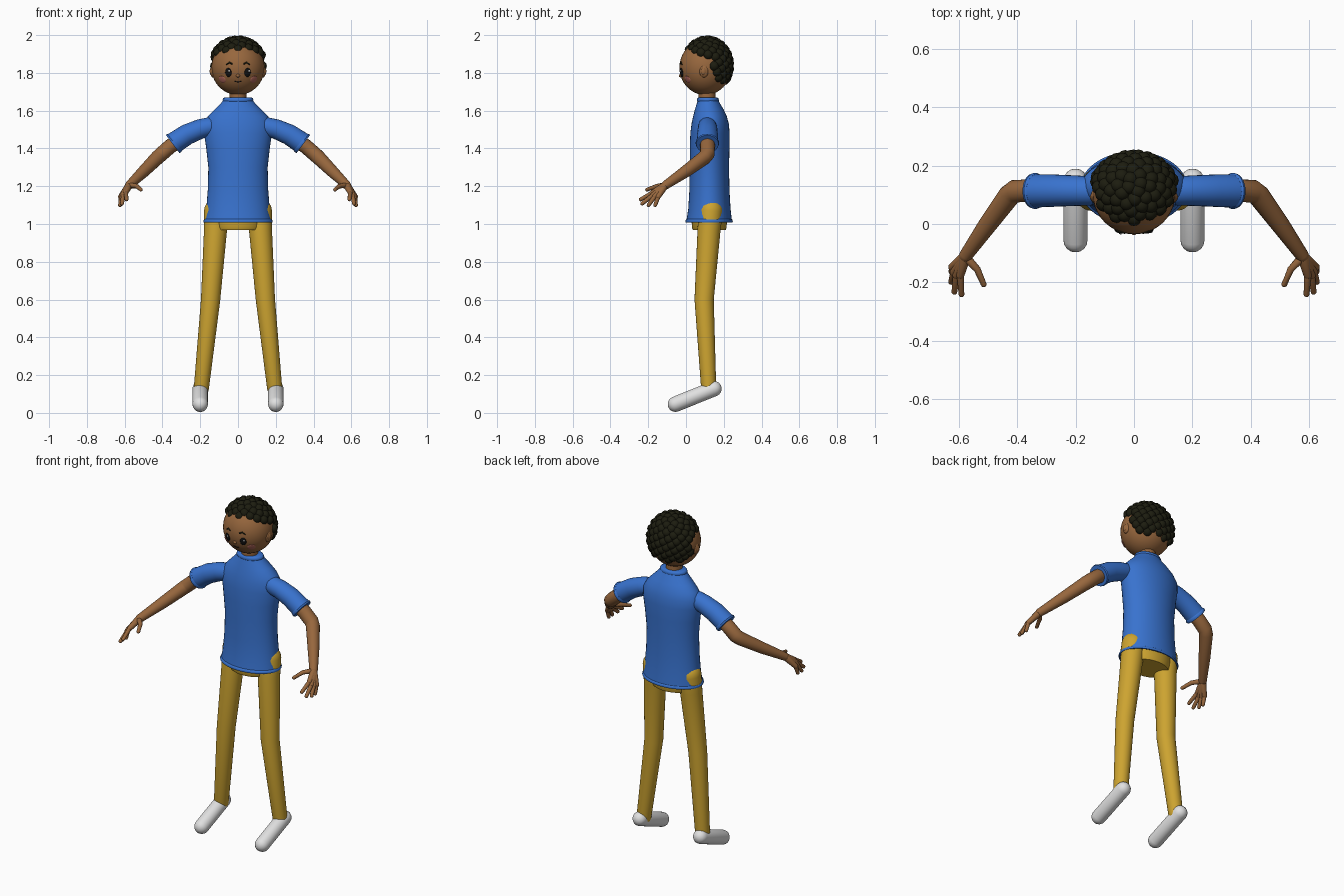
import bpy, bmesh, math
from mathutils import Vector, Matrix

cube = bpy.data.objects.get("Cube")
if cube:
    bpy.data.objects.remove(cube, do_unlink=True)


def material(name, rgb):
    m = bpy.data.materials.new(name)
    m.use_nodes = True
    color = (*rgb, 1)
    m.diffuse_color = color
    bsdf = next(n for n in m.node_tree.nodes if n.type == 'BSDF_PRINCIPLED')
    bsdf.inputs["Base Color"].default_value = color
    bsdf.inputs["Roughness"].default_value = 0.8
    return m


SKIN = material("brown skin", (.31, .135, .047))
BLUE = material("blue cloth", (.04, .17, .62))
GOLD = material("mustard cloth", (.61, .37, .03))
WHITE = material("white shoe", (.75, .75, .75))
HAIR = material("black hair", (.012, .012, .005))
DARK = material("eye black", (.006, .006, .006))
PINK = material("cheek pink", (.42, .13, .1))


def finish(bm, name, mat):
    bmesh.ops.recalc_face_normals(bm, faces=bm.faces)
    mesh = bpy.data.meshes.new(name)
    bm.to_mesh(mesh)
    bm.free()
    mesh.materials.append(mat)
    for p in mesh.polygons:
        p.use_smooth = True
    mesh.set_sharp_from_angle(angle=math.radians(50))
    ob = bpy.data.objects.new(name, mesh)
    bpy.context.scene.collection.objects.link(ob)
    return ob


def loft(bm, rings, segs, caps=(True, True)):
    """Join elliptical rings, each given as (center, side vector, depth vector)."""
    loops = []
    for c, u, v in rings:
        loops.append([bm.verts.new(c + u * math.cos(a) + v * math.sin(a))
                      for a in (2 * math.pi * i / segs for i in range(segs))])
    for a, b in zip(loops, loops[1:]):
        for i in range(segs):
            j = (i + 1) % segs
            bm.faces.new((a[i], a[j], b[j], b[i]))
    for on, loop in zip(caps, (loops[0], loops[-1])):
        if on:
            bm.faces.new(loop)


def tube(bm, pts, radii, segs=20, round_ends=(True, True), caps=(True, True)):
    """Tapered limb along a path, with optional rounded ends."""
    pts = [Vector(p) for p in pts]
    path = []
    for i, (p, r) in enumerate(zip(pts, radii)):
        d = (pts[min(i + 1, len(pts) - 1)] - pts[max(i - 1, 0)]).normalized()
        ball = [math.radians(t) for t in (80, 60, 40, 20)]
        if i == 0 and round_ends[0]:
            path += [(p - d * r * math.sin(t), d, r * math.cos(t)) for t in ball]
        path.append((p, d, r))
        if i == len(pts) - 1 and round_ends[1]:
            path += [(p + d * r * math.sin(t), d, r * math.cos(t)) for t in reversed(ball)]
    rings = []
    for p, d, r in path:
        u = d.cross(Vector((.3, 1, .1))).normalized()
        rings.append((p, u * r, d.cross(u) * r))
    loft(bm, rings, segs, caps)


def limb(name, mat, pts, radii, **kw):
    bm = bmesh.new()
    tube(bm, pts, radii, **kw)
    return finish(bm, name, mat)


def stack(name, mat, rows, segs=40, caps=(True, True)):
    """Upright body part from rows of (z, half width, front y, back y)."""
    bm = bmesh.new()
    loft(bm, [(Vector((0, (f + b) / 2, z)), Vector((w, 0, 0)), Vector((0, (b - f) / 2, 0)))
              for z, w, f, b in rows], segs, caps)
    return finish(bm, name, mat)


def ball(bm, center, size, rot=None, segs=24):
    m = Matrix.Translation(center) @ (rot or Matrix()) @ Matrix.Diagonal((*size, 1))
    bmesh.ops.create_uvsphere(bm, u_segments=segs, v_segments=segs // 2, radius=1, matrix=m)


def ellipsoid(name, mat, center, size, rot=None, segs=24):
    bm = bmesh.new()
    ball(bm, center, size, rot, segs)
    return finish(bm, name, mat)


# Head
HC, HS = Vector((0, .102, 1.828)), Vector((.141, .137, .145))
ellipsoid("head", SKIN, HC, HS, segs=40)
limb("neck", SKIN, [(0, .112, 1.6), (0, .11, 1.72)], [.046, .045], round_ends=(False, False))


def on_face(x, z, lift=0):
    """Point on the front of the head and a turn that faces outward."""
    k = 1 - (x / HS.x) ** 2 - ((z - HC.z) / HS.z) ** 2
    p = Vector((x, HC.y - HS.y * math.sqrt(k), z))
    q = p - HC
    n = Vector((q.x / HS.x ** 2, q.y / HS.y ** 2, q.z / HS.z ** 2)).normalized()
    return p + n * lift, n.to_track_quat('-Y', 'Z').to_matrix().to_4x4()


def face_spot(name, mat, x, z, size, lift=0):
    p, rot = on_face(x, z, lift)
    ellipsoid(name, mat, p, size, rot, 16)


# Nose and mouth
face_spot("nose", SKIN, 0, 1.785, (.011, .009, .009))
limb("mouth", DARK, [on_face(x, 1.752 + 12 * x * x)[0] for x in (-.016, -.008, 0, .008, .016)],
     [.002] * 5, segs=8)

# Hair curls spread evenly over the scalp, above the hairline
bm = bmesh.new()
COUNT = 190
for i in range(COUNT):
    h = 1 - (2 * i + 1) / COUNT
    a = i * math.pi * (3 - math.sqrt(5))
    r = math.sqrt(1 - h * h)
    p = Vector((.134 * r * math.cos(a), .112 + .118 * r * math.sin(a), 1.84 + .134 * h))
    over_brow = p.z > 1.925 - .35 * max(0, p.y)
    behind_ear = p.y > .14 and p.z > 1.76
    if over_brow or behind_ear:
        ball(bm, p, (.026, .026, .026), segs=12)
finish(bm, "curly_hair", HAIR)

# Shirt body, collar and hem
stack("shirt_body", BLUE, [
    (1.015, .178, .002, .243), (1.08, .168, .012, .236), (1.18, .16, .018, .23),
    (1.3, .157, .02, .228), (1.4, .168, .02, .23), (1.48, .18, .023, .231),
    (1.53, .18, .029, .227), (1.57, .159, .038, .216), (1.605, .125, .047, .2),
    (1.635, .094, .056, .182), (1.662, .073, .064, .168)], caps=(False, True))
stack("shirt_collar", BLUE, [(1.648, .078, .06, .172), (1.655, .082, .057, .175),
                             (1.666, .078, .06, .171), (1.67, .07, .066, .165)])
stack("shirt_hem", BLUE, [(1.009, .175, .004, .239), (1.009, .182, -.002, .246),
                          (1.015, .184, -.004, .248), (1.023, .181, -.001, .245),
                          (1.027, .175, .004, .24)], caps=(False, False))

# Trouser seat
stack("trouser_seat", GOLD, [(.968, .118, .037, .21), (.98, .124, .032, .214),
                             (1.01, .13, .03, .217), (1.13, .14, .035, .215)])

for s, side in ((1, "left"), (-1, "right")):
    def at(*pts):
        return [(s * x, y, z) for x, y, z in pts]

    # Legs and shoes
    limb(side + "_leg", GOLD,
         at((.116, .131, 1.07), (.119, .122, .97), (.145, .096, .6), (.194, .12, .13)),
         [.064, .061, .051, .04], segs=28)
    limb(side + "_shoe", WHITE, at((.2, .148, .128), (.2, -.056, .046)), [.041, .041], segs=28)

    # Sleeve with a rolled edge
    limb(side + "_sleeve", BLUE,
         at((.15, .113, 1.515), (.2, .114, 1.503), (.27, .114, 1.474), (.34, .113, 1.428)),
         [.05, .052, .055, .057], segs=28, round_ends=(True, False))
    limb(side + "_sleeve_hem", BLUE,
         at((.332, .113, 1.434), (.338, .113, 1.429), (.346, .113, 1.423)),
         [.057, .062, .059], segs=28, round_ends=(False, False))

    # Arm
    limb(side + "_arm", SKIN,
         at((.28, .114, 1.465), (.36, .114, 1.41), (.408, .112, 1.368), (.426, .098, 1.352),
            (.5, -.002, 1.278), (.575, -.108, 1.206)),
         [.039, .039, .039, .038, .032, .023])

    # Hand: a palm fanned to the knuckles, then four fingers and a thumb
    fingers = [((.594, -.175, 1.167), (.59, -.24, 1.13)),
               ((.607, -.175, 1.153), (.614, -.232, 1.108)),
               ((.616, -.165, 1.146), (.625, -.198, 1.1)),
               ((.621, -.147, 1.145), (.624, -.163, 1.1))]
    bm = bmesh.new()
    for knuckle, tip in fingers:
        tube(bm, at((.578, -.112, 1.203), knuckle), [.02, .014], segs=12)
        tube(bm, at(knuckle, tip), [.012, .01], segs=12)
    tube(bm, at((.573, -.115, 1.205), (.536, -.155, 1.2), (.514, -.206, 1.182)),
         [.015, .012, .01], segs=12)
    finish(bm, side + "_hand", SKIN)

    # Ear with an inner fold
    ellipsoid(side + "_ear", SKIN, (s * .134, .095, 1.808), (.013, .024, .032))
    ellipsoid(side + "_ear_fold", SKIN, (s * .143, .092, 1.808), (.007, .013, .019))

    # Eye, glint, brow and cheek
    face_spot(side + "_eye", DARK, s * .051, 1.802, (.018, .007, .024))
    face_spot(side + "_eye_glint", WHITE, s * .051 + .006, 1.811, (.005, .003, .006), .006)
    face_spot(side + "_cheek", PINK, s * .083, 1.765, (.023, .004, .02))
    limb(side + "_brow", HAIR,
         [on_face(s * x, z)[0] for x, z in ((.032, 1.848), (.046, 1.855), (.06, 1.845))],
         [.004, .005, .003], segs=10)
